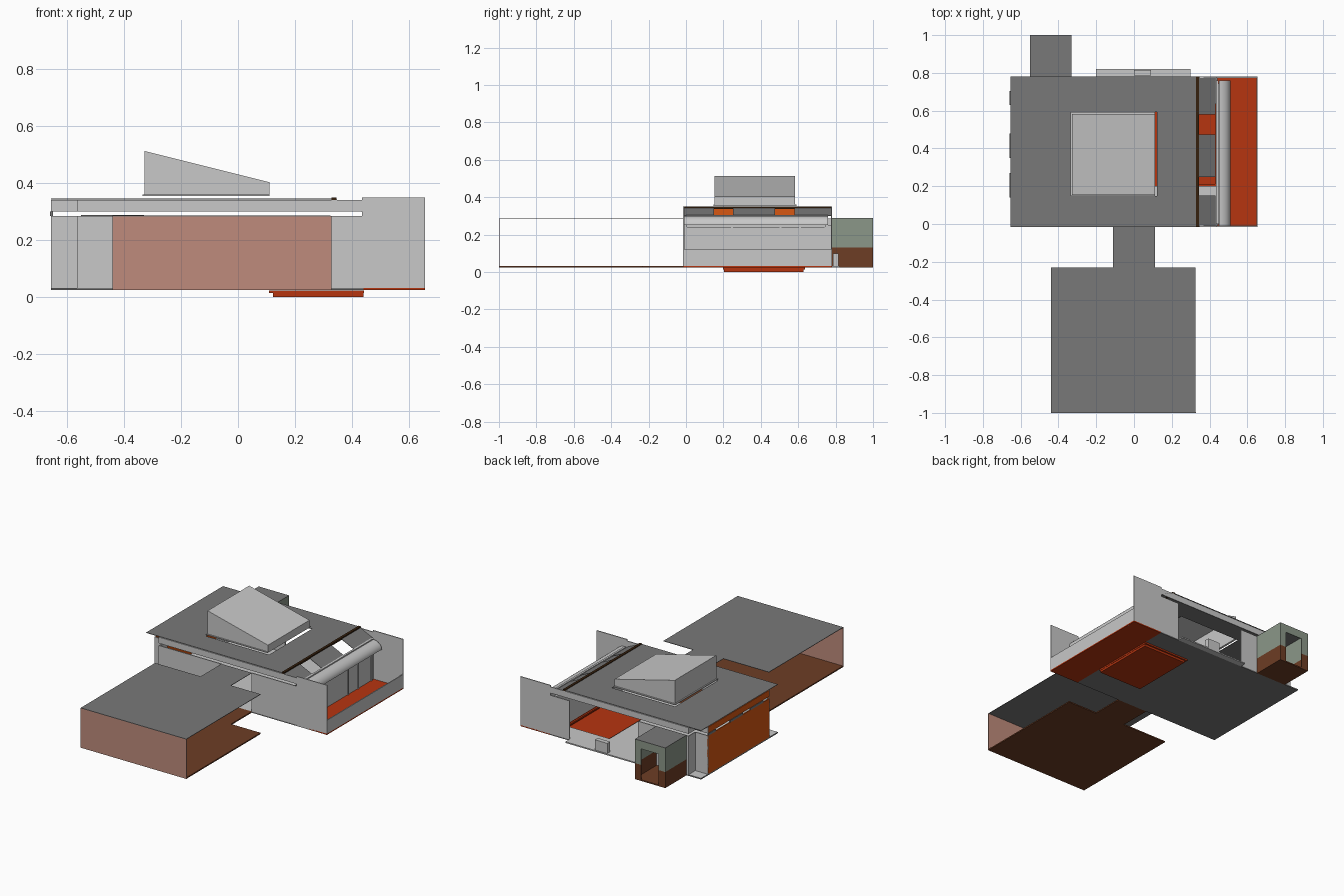
import bpy, bmesh, math

if "Cube" in bpy.data.objects:
    bpy.data.objects.remove(bpy.data.objects["Cube"])


def mat(name, r, g, b):
    m = bpy.data.materials.new(name)
    m.diffuse_color = (r, g, b, 1)
    m.use_nodes = True
    m.node_tree.nodes["Principled BSDF"].inputs["Base Color"].default_value = m.diffuse_color
    return m


LIGHT = mat("light_grey", 0.58, 0.58, 0.58)
DARK = mat("dark_grey", 0.19, 0.19, 0.19)
RED = mat("red_floor", 0.47, 0.035, 0.005)
PINK = mat("pink_wall", 0.52, 0.26, 0.20)
BROWN = mat("brown", 0.155, 0.047, 0.018)
GREEN = mat("grey_green", 0.26, 0.31, 0.25)
ORANGE = mat("orange", 0.68, 0.095, 0.006)
TRIM = mat("dark_trim", 0.035, 0.014, 0.004)


def mesh(name, verts, faces, *mats):
    me = bpy.data.meshes.new(name)
    me.from_pydata(verts, [], faces)
    ob = bpy.data.objects.new(name, me)
    bpy.context.collection.objects.link(ob)
    for m in mats:
        me.materials.append(m)
    bm = bmesh.new()
    bm.from_mesh(me)
    bmesh.ops.recalc_face_normals(bm, faces=bm.faces)
    bm.to_mesh(me)
    bm.free()
    return ob


def box(name, x0, x1, y0, y1, z0, z1, *mats):
    v = [(x, y, z) for z in (z0, z1) for y in (y0, y1) for x in (x0, x1)]
    f = [(0, 2, 3, 1), (4, 5, 7, 6), (0, 1, 5, 4), (2, 6, 7, 3), (0, 4, 6, 2), (1, 3, 7, 5)]
    return mesh(name, v, f, *mats)


def top_face(ob):
    # second material on the upward face only
    for p in ob.data.polygons:
        p.material_index = 1 if p.normal.z > 0.9 else 0


def prism_y(name, pts, y0, y1, m, caps=True, close=True):
    # x-z profile swept along y
    n = len(pts)
    v = [(x, y, z) for y in (y0, y1) for x, z in pts]
    f = [(i, (i + 1) % n, n + (i + 1) % n, n + i) for i in range(n if close else n - 1)]
    if caps:
        f += [tuple(range(n)), tuple(range(n, 2 * n))]
    return mesh(name, v, f, m)


def frame(name, outer, inner, z0, z1, *mats, second_top=False):
    # flat plate with a rectangular hole, as four strips
    X0, X1, Y0, Y1 = outer
    x0, x1, y0, y1 = inner
    strips = [(X0, x0, Y0, Y1), (x1, X1, Y0, Y1), (x0, x1, Y0, y0), (x0, x1, y1, Y1)]
    for i, s in enumerate(strips):
        if s[1] - s[0] > 1e-4 and s[3] - s[2] > 1e-4:
            ob = box(f"{name}_{i + 1}", *s, z0, z1, *mats)
            if second_top:
                top_face(ob)


T = 0.006                      # wall thickness
YF, YB, XL, XR = -0.015, 0.78, -0.655, 0.655
NX, NY0, NY1 = -0.565, 0.07, 0.71   # notched left corners
ZF, ZW = 0.033, 0.285

# main floor with the sunken pit
frame("main_floor", (XL, 0.44, YF, YB), (0.11, 0.44, 0.2, 0.635), 0.025, ZF,
      DARK, LIGHT, second_top=True)
box("balcony_floor", 0.44, XR, YF, YB, 0.025, ZF, RED)
frame("pit_step", (0.108, 0.442, 0.198, 0.637), (0.125, 0.43, 0.212, 0.62), 0.014, 0.024, RED)
box("pit_floor", 0.125, 0.44, 0.205, 0.625, 0.0, 0.006, RED)
frame("pit_riser", (0.123, 0.44, 0.203, 0.627), (0.127, 0.436, 0.207, 0.623), 0.0, 0.016, RED)

# outer walls: lower wall, narrow gap, then upper band
for part, z0, z1 in (("wall", ZF, ZW), ("upper_band", 0.30, 0.34)):
    upper = part == "upper_band"
    if upper:
        box("front_" + part, NX, 0.435, YF, YF + T, z0, z1, LIGHT)
        box("back_" + part, NX, 0.435, YB - T, YB, z0, z1, LIGHT)
    else:
        box("front_wall_left", NX, -0.11, YF, YF + T, z0, z1, LIGHT)
        box("front_wall_right", 0.11, 0.435, YF, YF + T, z0, z1, LIGHT)
        box("back_wall_left", NX, -0.2, YB - T, YB, z0, z1, LIGHT)
        box("back_wall_right", 0.3, 0.435, YB - T, YB, z0, z1, LIGHT)
    for side, ya, yb, yn in (("front", YF, NY0, NY0), ("back", NY1, YB, NY1 - T)):
        box(f"{side}_notch_return_{part}", NX, NX + T, ya, yb, z0, z1, LIGHT)
        box(f"{side}_notch_face_{part}", XL, NX, yn, yn + T, z0, z1, LIGHT)
    box("left_" + part, XL, XL + T, NY0, NY1, z0, z1, ORANGE)

# small vents in the gap of the left wall
for i, (a, b) in enumerate(((0.63, 0.705), (0.35, 0.48), (0.14, 0.27))):
    box(f"left_vent_{i + 1}", XL - 0.003, XL + T, a, b, 0.285, 0.30, DARK)

# balcony end walls and parapet
box("balcony_front_wall", 0.435, XR, YF, YF + T, 0.025, 0.35, LIGHT)
box("balcony_back_wall", 0.435, XR, YB - T, YB, 0.025, 0.35, LIGHT)
box("balcony_parapet", XR - T, XR, YF, YB, 0.025, 0.12, LIGHT)

# balcony window wall with posts
box("window_wall", 0.436, 0.442, YF, YB, ZF, 0.25, LIGHT)
for i, y in enumerate((0.0, 0.245, 0.505, 0.61, 0.745)):
    box(f"window_post_{i + 1}", 0.442, 0.448, y - 0.005, y + 0.005, ZF, 0.24, LIGHT)
box("window_head", 0.436, 0.455, 0.0, 0.745, 0.235, 0.255, LIGHT)

# rounded canopy over the balcony windows
arc = [(0.45 + 0.06 * math.sin(a), 0.25 + 0.05 * math.cos(a))
       for a in (math.radians(90 * i / 8) for i in range(9))]
canopy = prism_y("canopy", [(0.45, 0.255)] + arc, -0.01, 0.76, LIGHT)
box("canopy_rail", 0.434, 0.447, 0.0, 0.76, 0.295, 0.305, LIGHT)
bpy.context.view_layer.objects.active = canopy
canopy.select_set(True)
bpy.ops.object.shade_smooth_by_angle(angle=math.radians(35))

# main roof with skylight opening, and dark trim at its edge
HOLE = (-0.335, 0.122, 0.147, 0.592)
frame("main_roof", (XL, 0.328, YF, YB), HOLE, 0.343, 0.346, DARK)
box("roof_edge_trim", 0.328, 0.345, YF, YB, 0.338, 0.35, TRIM)

# sloped dark roof strip, leaving two openings
for i, (a, b) in enumerate(((YF, 0.15), (0.25, 0.475), (0.58, YB))):
    prism_y(f"sloped_roof_{i + 1}", [(0.34, 0.345), (0.432, 0.302), (0.432, 0.299), (0.34, 0.342)],
            a, b, DARK)

# wedge skylight, open underneath, with a pale rim
x0, x1, y0, y1 = -0.327, 0.11, 0.153, 0.583
mesh("skylight",
     [(x, y, z) for x, zt in ((x0, 0.512), (x1, 0.403)) for y in (y0, y1) for z in (0.36, zt)],
     [(0, 1, 3, 2), (4, 6, 7, 5), (0, 4, 5, 1), (2, 3, 7, 6), (1, 5, 7, 3)], LIGHT)
frame("skylight_rim", (-0.335, 0.11, 0.147, 0.592), (-0.322, 0.105, 0.158, 0.578), 0.354, 0.360, LIGHT)

# front pavilion: roof, floor, front wall and link passage
box("pavilion_roof", -0.44, 0.325, -1.0, -0.23, 0.283, 0.286, DARK)
box("passage_roof", -0.11, 0.11, -0.23, YF, 0.283, 0.286, DARK)
box("pavilion_floor", -0.44, 0.325, -0.998, -0.23, 0.025, ZF, BROWN)
box("passage_floor", -0.11, 0.11, -0.23, YF, 0.025, ZF, BROWN)
box("pavilion_front_wall", -0.44, 0.328, -1.0, -0.996, 0.025, 0.284, PINK)

# back porch: brown lower walls, grey-green upper walls, doorway at the rear
PX0, PX1, DX0, DX1, MID = -0.55, -0.33, -0.5, -0.375, 0.13
box("porch_floor", PX0, PX1, YB, 1.0, 0.025, ZF, BROWN)
box("porch_roof", PX0, PX1, YB, 1.0, 0.285, 0.288, DARK)
for part, z0, z1, m in (("lower", 0.025, MID, BROWN), ("upper", MID, 0.285, GREEN)):
    box(f"porch_left_{part}", PX0, PX0 + 0.004, YB, 1.0, z0, z1, m)
    box(f"porch_right_{part}", PX1 - 0.004, PX1, YB, 1.0, z0, z1, m)
    box(f"porch_back_left_{part}", PX0, DX0, 0.996, 1.0, z0, z1, m)
    box(f"porch_back_right_{part}", DX1, PX1, 0.996, 1.0, z0, z1, m)
box("porch_door_head", DX0, DX1, 0.996, 1.0, 0.235, 0.285, GREEN)

# back doorstep and small block
box("back_step", -0.2, 0.3, YB, 0.82, 0.025, ZF, LIGHT)
box("back_block", 0.0, 0.09, 0.785, 0.815, ZF, 0.10, LIGHT)
